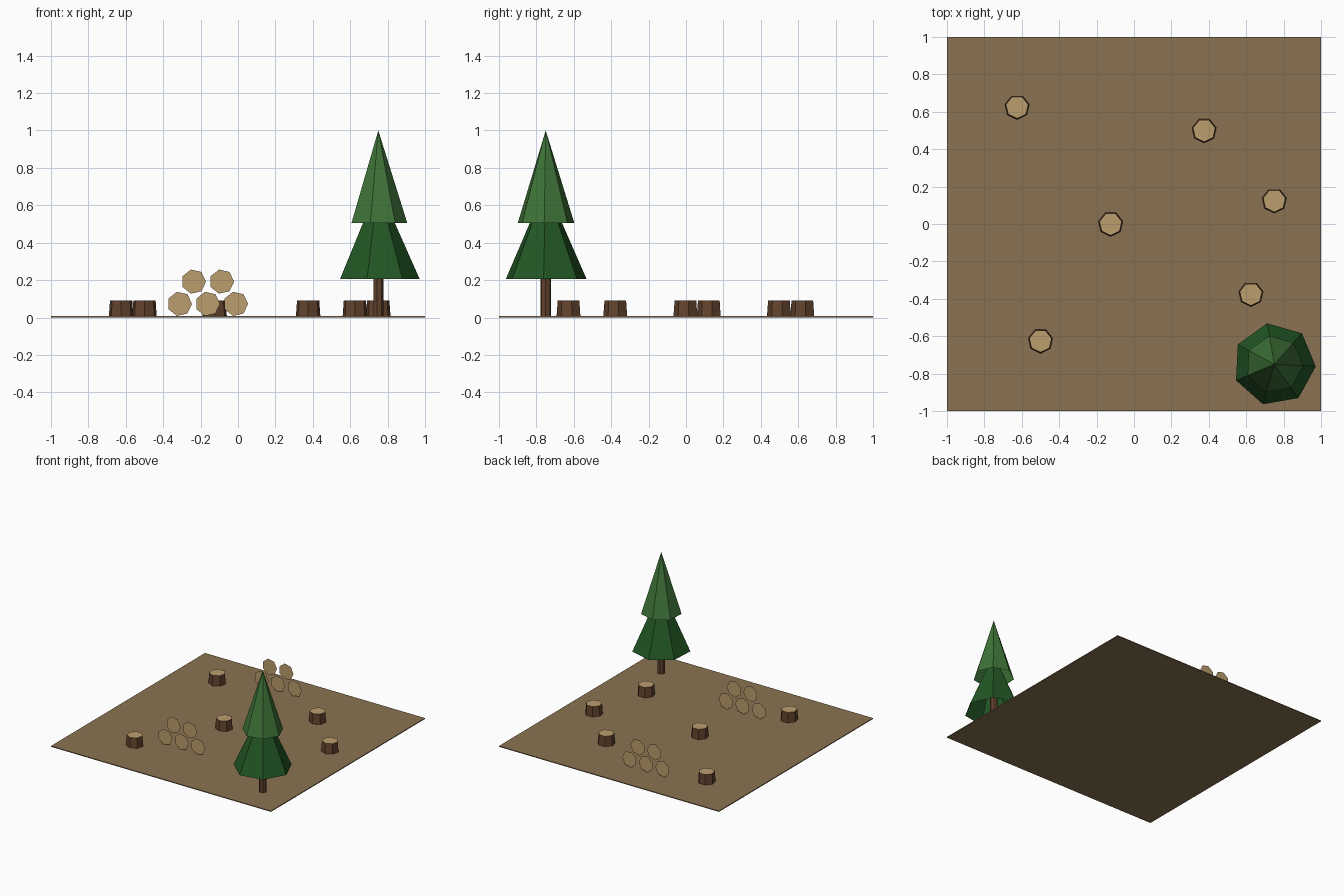
import bpy
import bmesh
from math import cos, sin, pi, radians

cube = bpy.data.objects.get("Cube")
if cube:
    bpy.data.objects.remove(cube, do_unlink=True)


def material(name, rgb):
    linear = [((c / 255 + 0.055) / 1.055) ** 2.4 for c in rgb]
    mat = bpy.data.materials.new(name)
    mat.use_nodes = True
    mat.diffuse_color = (*linear, 1)
    mat.node_tree.nodes["Principled BSDF"].inputs["Base Color"].default_value = (*linear, 1)
    return mat


SOIL = material("soil", (138, 114, 82))
BARK = material("bark", (98, 67, 45))
CUT_WOOD = material("cut wood", (187, 157, 109))
LIGHT_NEEDLES = material("light needles", (62, 115, 56))
DARK_NEEDLES = material("dark needles", (34, 86, 36))

SIDES = 7
GROUND = 0.007


def finish(name, bm, mats, location=(0, 0, 0)):
    mesh = bpy.data.meshes.new(name)
    bm.to_mesh(mesh)
    bm.free()
    for mat in mats:
        mesh.materials.append(mat)
    obj = bpy.data.objects.new(name, mesh)
    obj.location = location
    bpy.context.collection.objects.link(obj)
    return obj


def ring(bm, radius, z, turn):
    angles = [turn + 2 * pi * i / SIDES for i in range(SIDES)]
    return [bm.verts.new((radius * cos(a), radius * sin(a), z)) for a in angles]


def bridge(bm, low, high):
    for i in range(SIDES):
        j = (i + 1) % SIDES
        bm.faces.new((low[i], low[j], high[j], high[i]))


def post(name, location, r_low, r_high, height, turn, mats):
    """Seven-sided post; its top takes the last material."""
    bm = bmesh.new()
    low, high = ring(bm, r_low, 0, turn), ring(bm, r_high, height, turn)
    bridge(bm, low, high)
    bm.faces.new(low[::-1])
    bm.faces.new(high).material_index = len(mats) - 1
    return finish(name, bm, mats, location)


def foliage(name, location, radius, height, mat):
    """Seven-sided cone, open underneath."""
    bm = bmesh.new()
    low = ring(bm, radius, 0, radians(-3))
    tip = bm.verts.new((0, 0, height))
    for i in range(SIDES):
        bm.faces.new((low[i], low[(i + 1) % SIDES], tip))
    return finish(name, bm, [mat], location)


# Ground slab
bm = bmesh.new()
bmesh.ops.create_cube(bm, size=1)
bmesh.ops.scale(bm, vec=(2, 2, GROUND), verts=bm.verts)
finish("ground", bm, [SOIL], (0, 0, GROUND / 2))

# Tree
TREE = 0.75
post("tree_trunk", (TREE, -TREE, GROUND), 0.029, 0.029, 0.45, 0, [BARK])
foliage("lower_foliage", (TREE, -TREE, 0.205), 0.222, 0.5, DARK_NEEDLES)
foliage("upper_foliage", (TREE, -TREE, 0.506), 0.155, 0.494, LIGHT_NEEDLES)

# Stumps
stumps = [(-0.625, 0.625), (0.375, 0.5), (0.75, 0.125),
          (-0.125, 0), (0.625, -0.375), (-0.5, -0.625)]
for n, (x, y) in enumerate(stumps, 1):
    post(f"stump_{n}", (x, y, GROUND), 0.067, 0.061, 0.083, -pi / 2, [BARK, CUT_WOOD])

# Stacked flat log ends, three below and two above
for pile, y in (("front", -0.5), ("back", 0.75)):
    for row, count, start, z in (("lower", 3, -0.312, 0.073), ("upper", 2, -0.237, 0.192)):
        for i in range(count):
            bm = bmesh.new()
            bm.faces.new(ring(bm, 0.066, 0, 0))
            log = finish(f"{pile}_{row}_log_end_{i + 1}", bm, [CUT_WOOD],
                         (start + 0.15 * i, y, z))
            log.rotation_euler.x = pi / 2
